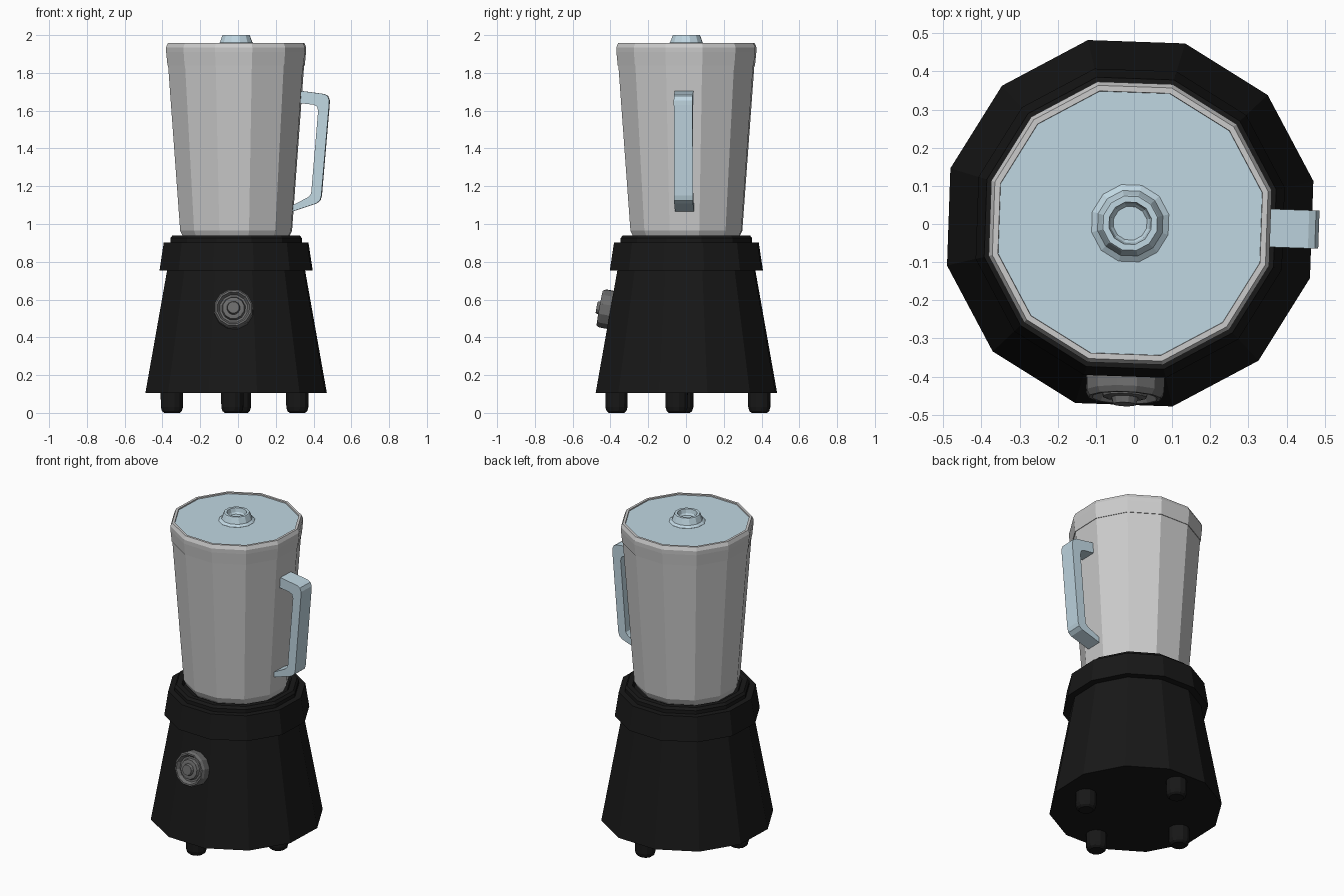
import bpy, bmesh
from math import sin, cos, radians
from mathutils import Matrix, Vector

if "Cube" in bpy.data.objects:
    bpy.data.objects.remove(bpy.data.objects["Cube"])

SIDES = 12
CX, CY = -0.01, 0.002      # axis of the body


def material(name, rgb):
    m = bpy.data.materials.new(name)
    m.diffuse_color = (*rgb, 1)
    m.use_nodes = True
    m.node_tree.nodes["Principled BSDF"].inputs["Base Color"].default_value = m.diffuse_color
    return m


black = material("black_plastic", (0.009, 0.009, 0.009))
blue = material("pale_blue_plastic", (0.53, 0.68, 0.76))
dark_grey = material("dark_grey_plastic", (0.15, 0.15, 0.15))


def finish(name, bm, mat):
    bmesh.ops.recalc_face_normals(bm, faces=bm.faces)
    mesh = bpy.data.meshes.new(name)
    bm.to_mesh(mesh)
    bm.free()
    obj = bpy.data.objects.new(name, mesh)
    bpy.context.collection.objects.link(obj)
    if mat:
        mesh.materials.append(mat)
    return obj


def lathe(name, profile, mat=None, matrix=Matrix.Translation((CX, CY, 0)), turn=13):
    """Revolve (radius, height) points with flat facets and capped ends."""
    bm = bmesh.new()
    rings = []
    for r, z in profile:
        angles = [radians(turn + 360 * i / SIDES) for i in range(SIDES)]
        rings.append([bm.verts.new(matrix @ Vector((r * cos(a), r * sin(a), z))) for a in angles])
    for a, b in zip(rings, rings[1:]):
        for i in range(SIDES):
            j = (i + 1) % SIDES
            bm.faces.new((a[i], a[j], b[j], b[i]))
    bm.faces.new(rings[0])
    bm.faces.new(rings[-1])
    return finish(name, bm, mat)


# Motor base with its stepped collar
lathe("motor_base", [(0.493, 0.105), (0.373, 0.765)], black)
lathe("base_collar", [(0.37, 0.755), (0.416, 0.755), (0.393, 0.903), (0.357, 0.903),
                      (0.357, 0.925), (0.346, 0.94), (0.315, 0.94), (0.305, 0.92)], black)

# Jar and rim
lathe("jar", [(0.27, 0.91), (0.29, 0.935), (0.304, 0.965), (0.374, 1.90)])
lathe("lid_rim", [(0.36, 1.84), (0.373, 1.84), (0.38, 1.91), (0.381, 1.935),
                  (0.371, 1.957), (0.356, 1.957), (0.354, 1.94)])

# Lid and hollow cap
lathe("lid", [(0.356, 1.92), (0.356, 1.95)], blue)
lathe("lid_cap", [(0.104, 1.94), (0.104, 1.951), (0.088, 1.962), (0.076, 1.995), (0.073, 2.0),
                  (0.057, 2.0), (0.052, 1.975), (0.045, 1.965)], blue)

# Handle: side outline extruded across its width
outline = [(0.315, 1.704), (0.34, 1.704), (0.458, 1.688), (0.476, 1.678), (0.485, 1.655),
           (0.484, 1.63), (0.443, 1.15), (0.436, 1.125), (0.415, 1.108), (0.288, 1.066),
           (0.270, 1.085), (0.283, 1.095), (0.375, 1.143), (0.389, 1.160),
           (0.426, 1.598), (0.42, 1.622), (0.40, 1.632), (0.315, 1.641)]
bm = bmesh.new()
turn = Matrix.Rotation(radians(-2), 4, 'Z')
face = bm.faces.new([bm.verts.new(turn @ Vector((x, -0.048, z))) for x, z in outline])
new = bmesh.ops.extrude_face_region(bm, geom=[face])["geom"]
bmesh.ops.translate(bm, vec=turn @ Vector((0, 0.1, 0)),
                    verts=[v for v in new if isinstance(v, bmesh.types.BMVert)])
finish("handle", bm, blue)

# Control dial, tilted with the sloping front panel
tilt, heading = radians(10.3), radians(268)
axis = Vector((cos(heading) * cos(tilt), sin(heading) * cos(tilt), sin(tilt)))
dial_frame = Matrix.Translation((-0.022, -0.397, 0.545)) @ axis.to_track_quat('Z', 'Y').to_matrix().to_4x4()
lathe("control_dial", [(0.105, -0.02), (0.105, 0.045), (0.096, 0.06), (0.087, 0.06),
                       (0.075, 0.04), (0.064, 0.04), (0.058, 0.058), (0.045, 0.06),
                       (0.036, 0.06), (0.031, 0.077)], dark_grey, dial_frame)

# Four feet
feet = {"front": (-0.03, -0.368), "back": (0.01, 0.388), "left": (-0.35, -0.02), "right": (0.314, -0.05)}
for side, (x, y) in feet.items():
    lathe(side + "_foot", [(0.042, 0), (0.054, 0.01), (0.06, 0.03), (0.061, 0.11)],
          black, Matrix.Translation((x, y, 0)))
